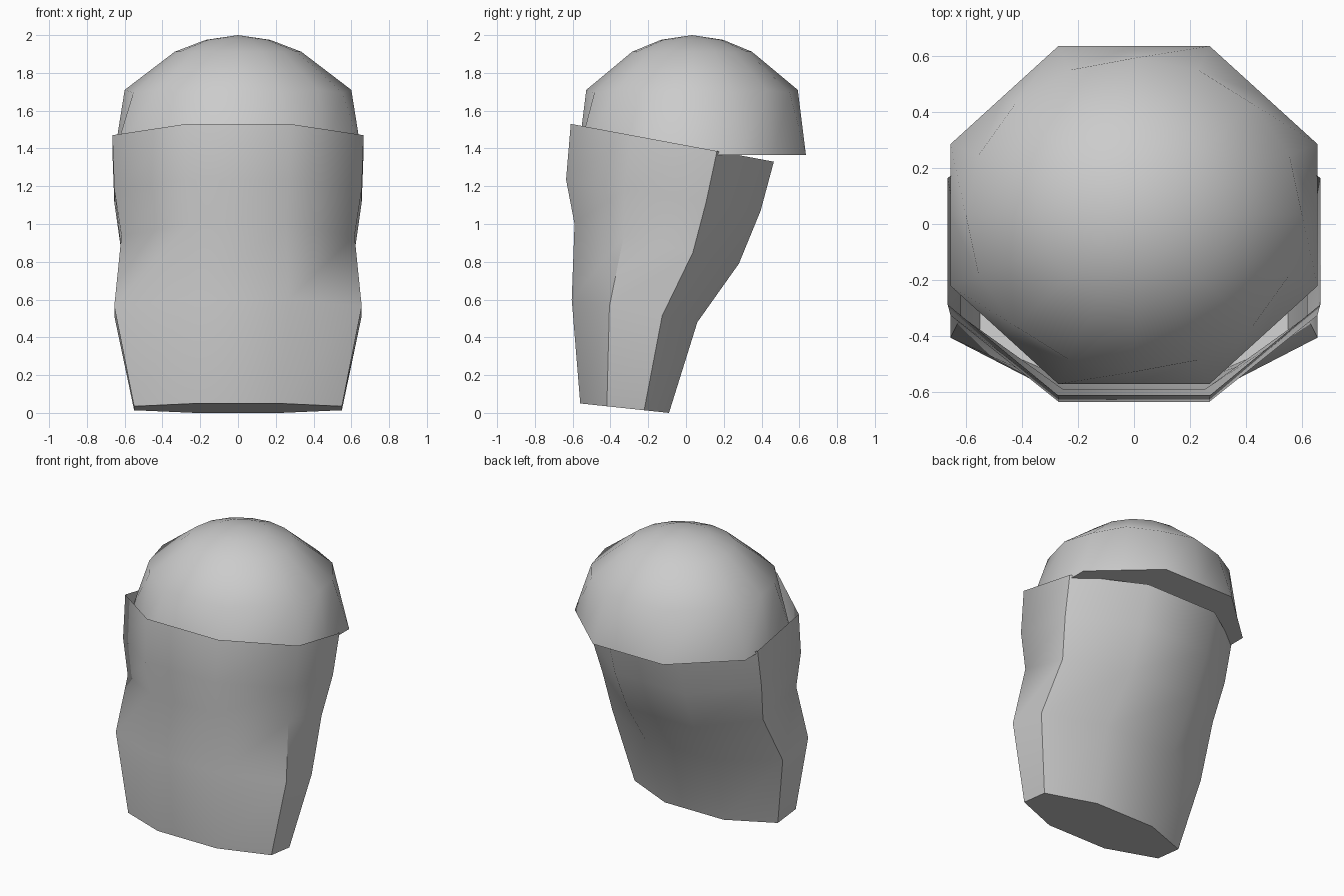
import bpy, bmesh
from math import cos, sin, tau

if "Cube" in bpy.data.objects:
    bpy.data.objects.remove(bpy.data.objects["Cube"])


def loft(name, rings, cap_bottom=True, tip=None):
    """Skin a stack of closed rings, with optional floor and pole."""
    bm = bmesh.new()
    loops = [[bm.verts.new(p) for p in ring] for ring in rings]
    n = len(loops[0])
    for a, b in zip(loops, loops[1:]):
        for i in range(n):
            j = (i + 1) % n
            bm.faces.new((a[i], a[j], b[j], b[i]))
    if cap_bottom:
        bm.faces.new(loops[0][::-1])
    if tip:
        top = bm.verts.new(tip)
        for i in range(n):
            bm.faces.new((loops[-1][i], loops[-1][(i + 1) % n], top))
    bm.normal_update()
    mesh = bpy.data.meshes.new(name)
    bm.to_mesh(mesh)
    bm.free()
    obj = bpy.data.objects.new(name, mesh)
    bpy.context.collection.objects.link(obj)
    bpy.ops.object.select_all(action='DESELECT')
    obj.select_set(True)
    bpy.context.view_layer.objects.active = obj
    bpy.ops.object.shade_smooth_by_angle(angle=0.9)
    return obj


def body_ring(w, yf, zf, yb, zb):
    """Tilted octagon: half width, then front and back edge (y, z)."""
    section = [(-0.41, 0), (0.41, 0), (1, 0.3), (1, 0.72),
               (0.41, 1), (-0.41, 1), (-1, 0.72), (-1, 0.3)]
    return [(x * w, yf + (yb - yf) * t, zf + (zb - zf) * t) for x, t in section]


# Body: leaning open-topped octagonal tube with a closed floor
loft("body", [body_ring(*r) for r in (
    (0.55, -0.56, 0.05, -0.09, 0.0),
    (0.655, -0.605, 0.60, 0.06, 0.48),
    (0.617, -0.59, 1.00, 0.28, 0.79),
    (0.655, -0.635, 1.235, 0.395, 1.07),
    (0.665, -0.61, 1.53, 0.465, 1.33))])


# Dome cap: octagonal rim rising into rounder rings
CY = 0.032


def dome_ring(rx, ry, z, corner_drop=0.0):
    return [(rx * cos(tau * i / 16), CY + ry * sin(tau * i / 16),
             z - corner_drop * (i % 2)) for i in range(16)]


corners = [(0.655, 0.253), (0.27, 0.603), (-0.27, 0.603), (-0.655, 0.253),
           (-0.655, -0.253), (-0.27, -0.603), (0.27, -0.603), (0.655, -0.253)]
rim = []
for k in range(8):
    (ax, ay), (bx, by) = corners[k - 1], corners[k]
    rim += [((ax + bx) / 2, CY + (ay + by) / 2, 1.365), (bx, CY + by, 1.365)]

loft("dome_cap", [rim,
                  dome_ring(0.60, 0.56, 1.71, 0.015),
                  dome_ring(0.335, 0.317, 1.912),
                  dome_ring(0.17, 0.165, 1.975)], tip=(0, CY, 2.0))
